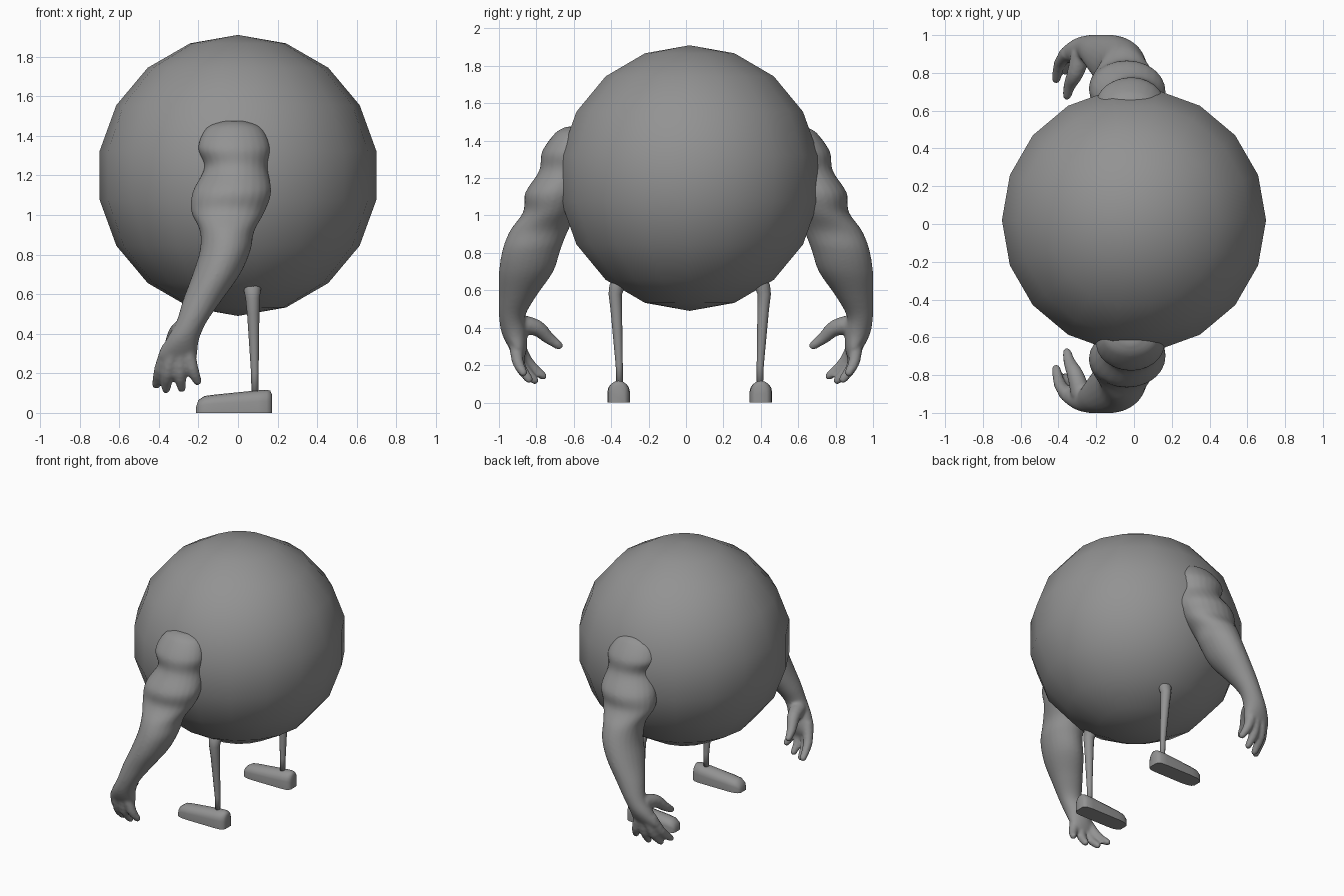
import bpy, bmesh
from math import sin, cos, pi, radians
from mathutils import Vector

if "Cube" in bpy.data.objects:
    bpy.data.objects.remove(bpy.data.objects["Cube"])

grey = bpy.data.materials.new("dark_grey")
grey.diffuse_color = (0.29, 0.29, 0.29, 1)
grey.use_nodes = True
grey.node_tree.nodes["Principled BSDF"].inputs["Base Color"].default_value = grey.diffuse_color


def ring(c, a, b, n):
    # horizontal ellipse
    return [Vector((c[0] + a * cos(2 * pi * i / n), c[1] + b * sin(2 * pi * i / n), c[2]))
            for i in range(n)]


def loft(bm, rings):
    # skin a list of equal-length rings and cap both ends
    vs = [[bm.verts.new(p) for p in r] for r in rings]
    n = len(vs[0])
    for r0, r1 in zip(vs, vs[1:]):
        for i in range(n):
            j = (i + 1) % n
            bm.faces.new((r0[i], r0[j], r1[j], r1[i]))
    bm.faces.new(vs[0][::-1])
    bm.faces.new(vs[-1])


def refine(rows, steps=5):
    # smooth interpolation between section rows
    out = []
    for k in range(len(rows) - 1):
        p0, p1 = rows[max(k - 1, 0)], rows[k]
        p2, p3 = rows[k + 1], rows[min(k + 2, len(rows) - 1)]
        for s in range(steps):
            t = s / steps
            out.append([0.5 * (2 * b + (c - a) * t + (2 * a - 5 * b + 4 * c - d) * t * t
                               + (3 * b - a - 3 * c + d) * t ** 3)
                        for a, b, c, d in zip(p0, p1, p2, p3)])
    return out + [list(rows[-1])]


def finger(bm, rows, n=12):
    # rounded tapered tube along (x, y, z, radius) rows
    rows = refine(rows, 3)
    pts = [Vector(r[:3]) for r in rows]
    radii = [r[3] for r in rows]
    end, r = (pts[-1] - pts[-2]).normalized(), radii[-1]
    pts += [pts[-1] + end * r * 0.6, pts[-1] + end * r * 0.95]
    radii += [r * 0.8, r * 0.35]
    rings = []
    for k, (p, rad) in enumerate(zip(pts, radii)):
        t = (pts[min(k + 1, len(pts) - 1)] - pts[max(k - 1, 0)]).normalized()
        u = t.cross(Vector((1, 0.2, 0))).normalized()
        v = t.cross(u)
        rings.append([p + (u * cos(2 * pi * i / n) + v * sin(2 * pi * i / n)) * rad
                      for i in range(n)])
    loft(bm, rings)


def make(name, bm, loc=(0, 0, 0), angle=None, mirror=False, fuse=False):
    bmesh.ops.recalc_face_normals(bm, faces=bm.faces)
    me = bpy.data.meshes.new(name)
    bm.to_mesh(me)
    bm.free()
    me.materials.append(grey)
    ob = bpy.data.objects.new(name, me)
    ob.location = loc
    bpy.context.collection.objects.link(ob)
    bpy.ops.object.select_all(action='DESELECT')
    ob.select_set(True)
    bpy.context.view_layer.objects.active = ob
    if angle:
        bpy.ops.object.shade_smooth_by_angle(angle=radians(angle))
    else:
        bpy.ops.object.shade_smooth()
    if fuse:
        m = ob.modifiers.new("fuse", 'REMESH')
        m.mode = 'VOXEL'
        m.voxel_size = 0.01
        m.use_smooth_shade = True
        s = ob.modifiers.new("soften", 'SMOOTH')
        s.factor = 0.5
        s.iterations = 6
    if mirror:
        m = ob.modifiers.new("mirror", 'MIRROR')
        m.use_axis = (False, True, False)
        m.use_mirror_merge = False


CY = 0.02  # body and legs sit slightly off the arms' centre

# round body: 18 sides, 9 bands
bm = bmesh.new()
R = 0.71
loft(bm, [ring((0, 0, -R * cos(radians(a))), R * sin(radians(a)), R * sin(radians(a)), 18)
          for a in [0.05] + list(range(20, 180, 20)) + [179.95]])
bmesh.ops.remove_doubles(bm, verts=bm.verts, dist=0.003)
make("round_body", bm, (0, CY, 1.2))

# thin legs flaring into the body
bm = bmesh.new()
loft(bm, [ring((x, y, z), r, r, 12) for x, y, z, r in [
    (0.085, -0.375, 0.09, 0.017), (0.085, -0.377, 0.20, 0.019),
    (0.077, -0.393, 0.50, 0.031), (0.074, -0.398, 0.58, 0.036),
    (0.072, -0.385, 0.63, 0.044), (0.07, -0.33, 0.70, 0.05)]])
make("legs", bm, (0, CY, 0), mirror=True)

# feet: arched section swept from toe to heel
bm = bmesh.new()
rings = []
for x, h, w in [(-0.212, 0.03, 0.030), (-0.20, 0.065, 0.045), (-0.17, 0.085, 0.056),
                (-0.12, 0.092, 0.06), (0.10, 0.114, 0.06), (0.145, 0.117, 0.056),
                (0.163, 0.112, 0.045), (0.171, 0.095, 0.032)]:
    s = h * 0.5
    rings.append([Vector((x, -0.38 - w, 0))] +
                 [Vector((x, -0.38 - w * cos(pi * i / 8), s + (h - s) * sin(pi * i / 8)))
                  for i in range(9)] + [Vector((x, -0.38 + w, 0))])
loft(bm, rings)
make("feet", bm, (0, CY, 0), angle=60, mirror=True)

# muscular arm: centre x, half width, outer y, inner y, height
bm = bmesh.new()
arm = [(-0.02, 0.06, -0.64, -0.52, 1.475), (-0.02, 0.140, -0.70, -0.50, 1.44),
       (-0.02, 0.182, -0.770, -0.50, 1.34), (-0.01, 0.160, -0.785, -0.50, 1.24),
       (-0.03, 0.198, -0.860, -0.54, 1.12), (-0.05, 0.187, -0.870, -0.58, 1.02),
       (-0.055, 0.138, -0.94, -0.63, 0.92), (-0.065, 0.128, -0.98, -0.67, 0.82),
       (-0.11, 0.120, -1.000, -0.71, 0.70), (-0.18, 0.098, -1.002, -0.80, 0.57),
       (-0.235, 0.077, -1.000, -0.86, 0.46), (-0.28, 0.083, -0.985, -0.85, 0.37),
       (-0.305, 0.098, -0.945, -0.85, 0.29), (-0.31, 0.080, -0.905, -0.865, 0.235)]
loft(bm, [ring((x, (o + i) / 2, z), a, (i - o) / 2, 24) for x, a, o, i, z in refine(arm)])

# fingers and thumb, curled inwards
for rows in [
        ((-0.35, -0.905, 0.33), (-0.393, -0.85, 0.22), (-0.412, -0.765, 0.142)),
        ((-0.33, -0.910, 0.31), (-0.355, -0.88, 0.20), (-0.363, -0.81, 0.120)),
        ((-0.29, -0.910, 0.31), (-0.292, -0.89, 0.20), (-0.285, -0.84, 0.125)),
        ((-0.26, -0.910, 0.33), (-0.230, -0.90, 0.22), (-0.205, -0.87, 0.160))]:
    finger(bm, [p + (r,) for p, r in zip(rows, (0.038, 0.032, 0.023))])
finger(bm, [(-0.28, -0.90, 0.42, 0.055), (-0.31, -0.80, 0.40, 0.045),
            (-0.34, -0.735, 0.345, 0.033), (-0.355, -0.68, 0.305, 0.024)])
make("arms", bm, mirror=True, fuse=True)
